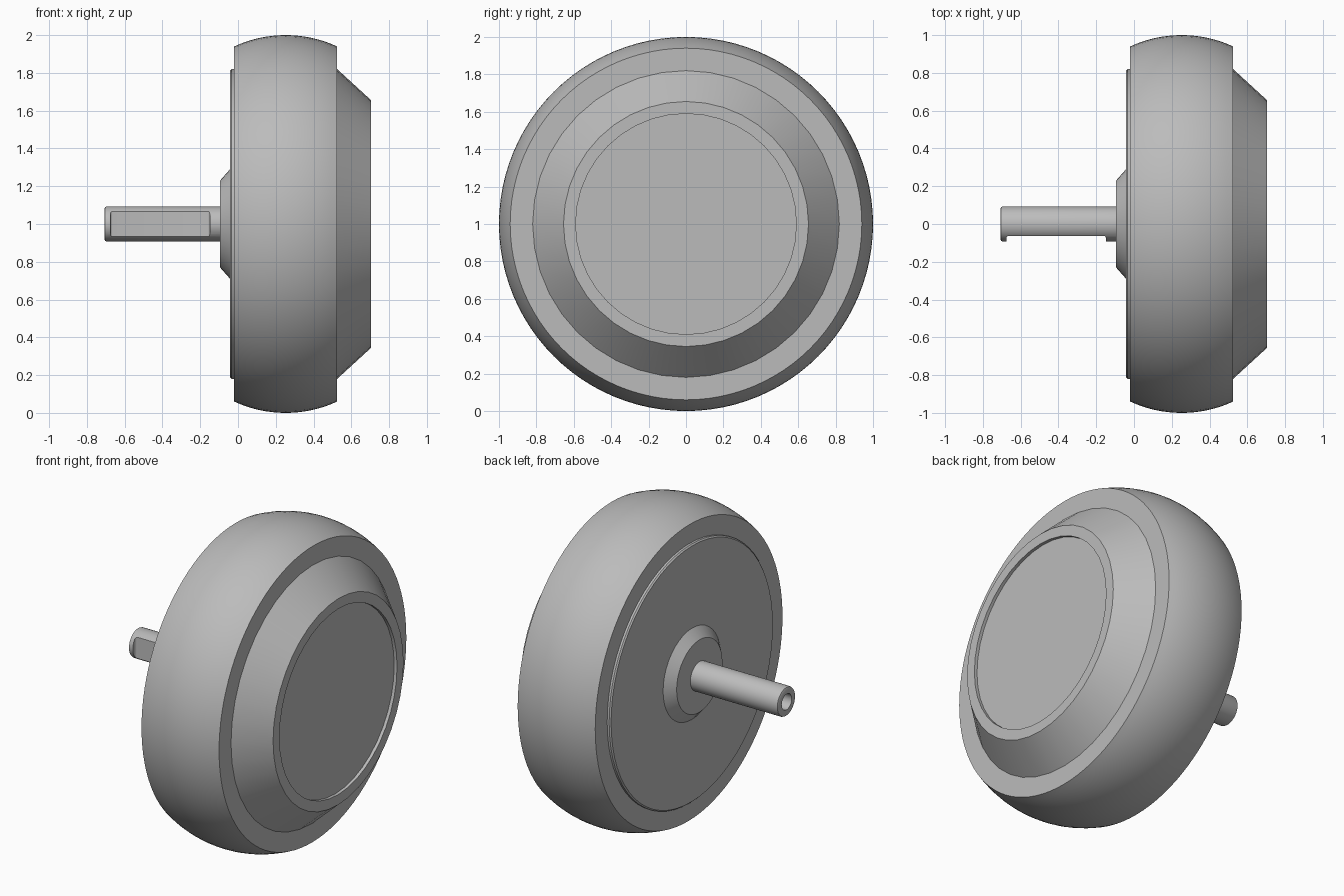
import bpy, bmesh, math

cube = bpy.data.objects.get("Cube")
if cube:
    bpy.data.objects.remove(cube, do_unlink=True)

AXLE_Z = 1.0
grey = bpy.data.materials.new("plain_grey")
grey.use_nodes = True
grey.diffuse_color = (0.5, 0.5, 0.5, 1)
grey.node_tree.nodes["Principled BSDF"].inputs["Base Color"].default_value = (0.5, 0.5, 0.5, 1)


def activate(obj):
    bpy.ops.object.select_all(action="DESELECT")
    obj.select_set(True)
    bpy.context.view_layer.objects.active = obj


def lathe(name, profile, steps, closed=False):
    """Revolve (x, radius) points around the axle."""
    bm = bmesh.new()
    verts = [bm.verts.new((x, 0, AXLE_Z + r)) for x, r in profile]
    edges = [bm.edges.new(pair) for pair in zip(verts, verts[1:])]
    if closed:
        edges.append(bm.edges.new((verts[-1], verts[0])))
    bmesh.ops.spin(bm, geom=verts + edges, cent=(0, 0, AXLE_Z), axis=(1, 0, 0),
                   angle=math.tau, steps=steps)
    bmesh.ops.remove_doubles(bm, verts=bm.verts, dist=0.0001)
    bmesh.ops.recalc_face_normals(bm, faces=bm.faces)
    mesh = bpy.data.meshes.new(name)
    bm.to_mesh(mesh)
    bm.free()
    mesh.materials.append(grey)
    obj = bpy.data.objects.new(name, mesh)
    bpy.context.collection.objects.link(obj)
    return obj


def smooth(obj):
    activate(obj)
    bpy.ops.object.shade_smooth_by_angle(angle=math.radians(28))


# Tyre with a crowned tread
mid, half, crown = 0.2525, 0.2725, 0.06
arc_r = (half ** 2 + crown ** 2) / (2 * crown)
sweep = math.asin(half / arc_r)
tread = []
for i in range(17):
    a = sweep * (i / 8 - 1)
    tread.append((mid + arc_r * math.sin(a), 1 - arc_r + arc_r * math.cos(a)))
smooth(lathe("tyre", [(mid - half, 0.7)] + tread + [(mid + half, 0.7)], 96, closed=True))

# Conical outer hub with a shallow round recess
smooth(lathe("outer_hub", [(0.4, 0), (0.4, 0.82), (0.525, 0.82), (0.705, 0.655),
                           (0.705, 0.59), (0.685, 0.59), (0.685, 0)], 40))

# Inner cover plate and tapered boss
smooth(lathe("cover_plate", [(0.1, 0), (0.1, 0.82), (-0.034, 0.82),
                             (-0.042, 0.812), (-0.042, 0)], 64))
smooth(lathe("boss", [(0, 0), (0, 0.29), (-0.042, 0.29), (-0.095, 0.23), (-0.095, 0)], 40))

# Axle shaft with a rounded end and a centre hole
shaft = lathe("axle_shaft", [(0, 0), (0, 0.092), (-0.697, 0.092), (-0.704, 0.089),
                             (-0.708, 0.08), (-0.708, 0.05), (-0.6, 0.05), (-0.57, 0)], 40)

# Flat cut into the front of the shaft
bpy.ops.mesh.primitive_cube_add(size=1, location=(-0.412, -0.1625, AXLE_Z))
cutter = bpy.context.object
cutter.name = "flat_cutter"
cutter.hide_render = True
cutter.scale = (0.526, 0.2, 0.4)
bpy.ops.object.transform_apply(location=False, rotation=False, scale=True)
bevel = cutter.modifiers.new("fillet", "BEVEL")
bevel.width = 0.012
bevel.segments = 3
activate(shaft)
cut = shaft.modifiers.new("flat", "BOOLEAN")
cut.operation = "DIFFERENCE"
cut.solver = "EXACT"
cut.object = cutter
bpy.ops.object.modifier_apply(modifier=cut.name)
bpy.data.objects.remove(cutter, do_unlink=True)
smooth(shaft)
